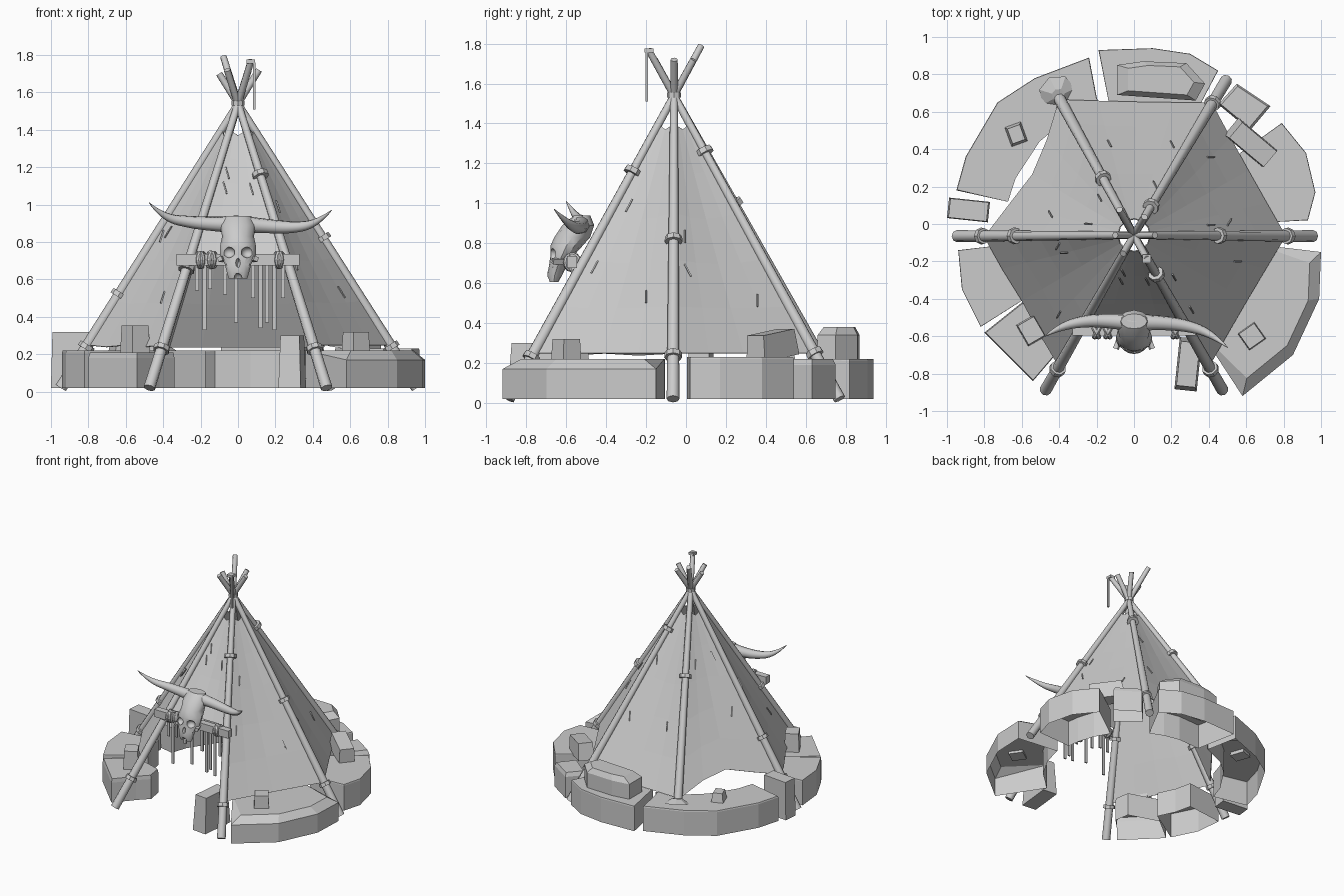
import bpy, bmesh, math, random
from mathutils import Vector, Matrix, Euler

random.seed(4)
if bpy.data.objects.get("Cube"):
    bpy.data.objects.remove(bpy.data.objects["Cube"])

grey = bpy.data.materials.new("light_grey")
grey.use_nodes = True
grey.diffuse_color = (0.6, 0.6, 0.6, 1)
grey.node_tree.nodes["Principled BSDF"].inputs["Base Color"].default_value = (0.6, 0.6, 0.6, 1)

APEX = Vector((0, -0.06, 1.54))


def finish(name, bm, normals=True):
    if normals:
        bmesh.ops.recalc_face_normals(bm, faces=bm.faces)
    mesh = bpy.data.meshes.new(name)
    bm.to_mesh(mesh)
    bm.free()
    mesh.materials.append(grey)
    obj = bpy.data.objects.new(name, mesh)
    bpy.context.collection.objects.link(obj)
    return obj


def smooth(obj, angle=50):
    bpy.ops.object.select_all(action='DESELECT')
    obj.select_set(True)
    bpy.context.view_layer.objects.active = obj
    bpy.ops.object.shade_smooth_by_angle(angle=math.radians(angle))


def rod(name, a, b, r1, r2, sides=8):
    a, b = Vector(a), Vector(b)
    d = b - a
    m = Matrix.Translation((a + b) / 2) @ d.to_track_quat('Z', 'Y').to_matrix().to_4x4()
    bm = bmesh.new()
    bmesh.ops.create_cone(bm, cap_ends=True, segments=sides, radius1=r1, radius2=r2,
                          depth=d.length, matrix=m)
    return finish(name, bm)


def box(name, centre, size, rot=(0, 0, 0), taper=1.0):
    bm = bmesh.new()
    bmesh.ops.create_cube(bm, size=1)
    for v in bm.verts:
        if v.co.z > 0:
            v.co.x *= taper
            v.co.y *= taper
    turn = Euler([math.radians(a) for a in rot]).to_matrix().to_4x4()
    bm.transform(Matrix.Translation(centre) @ turn @ Matrix.Diagonal((*size, 1)))
    return finish(name, bm)


def stone(name, outline, z0, z1, rim=(0.03, 0.03), rim_count=None):
    """Prism open underneath; the first rim_count points get a (drop, inset) chamfer."""
    bm = bmesh.new()
    n = len(outline)
    c = sum((Vector(p) for p in outline), Vector((0, 0))) / n
    rings = []
    for z, drop, grow in ((z0, 0, 0), (z1, rim[0], 0), (z1, 0, rim[1])):
        ring = []
        for i, p in enumerate(outline):
            edge = rim_count is None or i < rim_count
            q = Vector(p).lerp(c, grow if edge else 0)
            ring.append(bm.verts.new((q.x, q.y, z - (drop if edge else 0))))
        rings.append(ring)
    for low, high in zip(rings, rings[1:]):
        for i in range(n):
            bm.faces.new((low[i], low[(i + 1) % n], high[(i + 1) % n], high[i]))
    bm.faces.new(rings[-1])
    bmesh.ops.remove_doubles(bm, verts=bm.verts, dist=0.0005)
    return finish(name, bm)


def arc_stone(name, outer, z1, inner_r=0.64, rim=(0.01, 0.01)):
    """Ring segment: given outer rim, inner rim follows a circle."""
    inner = []
    for x, y in reversed(outer):
        a = math.atan2(y + 0.03, x)
        inner.append((inner_r * math.cos(a), inner_r * math.sin(a) - 0.03))
    return stone(name, list(outer) + inner, 0.02, z1, rim, len(outer))


def on_pole(foot, z):
    return Vector(foot).lerp(APEX, z / APEX.z)


# Poles: foot, bottom height, top height, heights of the bindings
poles = {
    "left": ((0.97, -0.065, 0), 0.02, 1.7, (0.24, 0.82)),
    "back_left": ((0.5, 0.78, 0), 0.02, 1.72, (0.25, 1.26)),
    "back_right": ((-0.47, 0.8, 0), 0.2, 1.77, (1.0,)),
    "right": ((-0.96, -0.065, 0), 0.02, 1.72, (0.24, 0.52)),
    "front_right": ((-0.48, -0.9, 0), 0.02, 1.72, (0.23, 0.66)),
    "front_left": ((0.48, -0.9, 0), 0.02, 1.79, (0.23, 1.16)),
}
for side, (foot, bottom, top, bands) in poles.items():
    smooth(rod(side + "_pole", on_pole(foot, bottom), on_pole(foot, top), 0.032, 0.018))
    for z in bands:
        rod(side + "_binding", on_pole(foot, z - 0.012), on_pole(foot, z + 0.012), 0.045, 0.043)
rod("apex_binding", APEX - Vector((0, 0, 0.01)), APEX + Vector((0, 0, 0.015)), 0.034, 0.034)
tip = on_pole(poles["back_right"][0], 1.765)
box("apex_knot", tip, (0.045, 0.045, 0.02))
box("apex_cord", tip + Vector((0.018, -0.01, -0.13)), (0.013, 0.013, 0.25))
rod("pole_mound", (-0.41, 0.7, 0.215), (-0.405, 0.69, 0.25), 0.1, 0.035, 7)

# Canvas panels with a slight sag, drawn between neighbouring poles
feet = [Vector(p[0]) for p in poles.values()]
names = list(poles)
hems = [(0.25,) * 5, (0.24,) * 5, (0.23, 0.32, 0.36, 0.31, 0.26),
        (0.25, 0.24, 0.25, 0.24, 0.25), (0.72,) * 5, (0.25,) * 5]
for k, hem in enumerate(hems):
    a, b = feet[k], feet[(k + 1) % 6]
    bm = bmesh.new()
    rows = 5
    grid = []
    for r in range(rows + 1):
        row = []
        for c in range(5):
            t = c / 4
            crown = 1.42 - 0.05 * math.sin(math.pi * t)
            z = hem[c] + (crown - hem[c]) * r / rows
            p = on_pole(a, z).lerp(on_pole(b, z), t)
            sag = 0.015 * math.sin(math.pi * t) * math.sin(math.pi * (r + 0.5) / (rows + 1))
            inward = Vector((-p.x, -0.06 - p.y, 0)).normalized()
            row.append(bm.verts.new(p + inward * sag))
        grid.append(row)
    for r in range(rows):
        for c in range(4):
            bm.faces.new((grid[r][c], grid[r][c + 1], grid[r + 1][c + 1], grid[r + 1][c]))
    panel = finish("canvas_" + names[k], bm, False)
    panel.modifiers.new("thickness", 'SOLIDIFY').thickness = 0.006
    # Small stitched slits
    for j in range(3):
        z = random.uniform(1.0 if k == 4 else 0.5, 1.2)
        t = random.choice((0.15, 0.25, 0.75, 0.85))
        p = on_pole(a, z).lerp(on_pole(b, z), t)
        out = ((a + b) / 2 - Vector((0, -0.06, 0))).normalized()
        up = (APEX - (a + b) / 2).normalized()
        tilt = up + 0.3 * random.choice((-1, 1)) * out.cross(up)
        rod("slit", p - tilt * 0.035, p + tilt * 0.035, 0.005, 0.005, 4)

# Ring of large stones around the base
arc_stone("back_right_stone", [(-0.2, 0.68), (-0.24, 0.89), (-0.53, 0.78), (-0.73, 0.65),
                               (-0.9, 0.36), (-0.95, 0.18)], 0.22, 0.69)
arc_stone("back_stone", [(0.45, 0.82), (0.3, 0.91), (0.1, 0.94), (-0.19, 0.93)], 0.22)
arc_stone("left_stone", [(0.93, 0.02), (0.97, 0.17), (0.92, 0.38), (0.79, 0.54)], 0.23)
arc_stone("front_left_stone", [(0.58, -0.92), (0.85, -0.7), (0.99, -0.4), (1.0, -0.15)],
          0.22, 0.66, (0.05, 0.2))
arc_stone("right_stone", [(-0.94, -0.14), (-0.92, -0.35), (-0.82, -0.55)], 0.22)
stone("front_right_stone", [(-0.8, -0.58), (-0.54, -0.84), (-0.42, -0.7), (-0.34, -0.62),
                            (-0.36, -0.5), (-0.6, -0.42)], 0.02, 0.21)
stone("corner_stone", [(0.45, 0.64), (0.55, 0.75), (0.73, 0.63), (0.62, 0.5)], 0.02, 0.22,
      (0.03, 0.12))

# Loose blocks standing or lying on the ring
stone("back_slab", [(-0.09, 0.69), (-0.09, 0.85), (0.05, 0.87), (0.28, 0.86), (0.38, 0.75),
                    (0.33, 0.66)], 0.2, 0.38, (0.04, 0.25))
box("corner_block", (0.63, 0.43, 0.29), (0.27, 0.12, 0.13), (0, 8, -40), 0.9)
box("side_block", (-0.885, 0.075, 0.17), (0.22, 0.11, 0.3), (0, 0, -6), 0.93)
box("front_block", (0.29, -0.75, 0.16), (0.12, 0.28, 0.28), (0, 0, -6), 0.85)
box("small_left_block", (0.63, -0.6, 0.26), (0.11, 0.11, 0.12), (0, 0, 35), 0.9)
box("small_right_block", (-0.55, -0.57, 0.28), (0.11, 0.13, 0.15), (0, 0, 30), 0.9)
box("small_back_block", (-0.63, 0.48, 0.24), (0.1, 0.12, 0.1), (0, 0, 20), 0.7)

# Lintel with its lashings and hanging strips
box("lintel", (0, -0.57, 0.705), (0.66, 0.05, 0.06))
for x in (-0.2, -0.14, 0.22):
    for lean in (-0.006, 0.006):
        lashing = rod("lashing", (x - 0.012 + lean, -0.57 + lean, 0.705),
                      (x + 0.012 + lean, -0.57 - lean, 0.705), 0.05, 0.05, 12)
        lashing.modifiers.new("round", 'BEVEL').width = 0.007
for x, z in ((-0.22, 0.54), (-0.18, 0.33), (-0.15, 0.55), (-0.07, 0.52), (-0.01, 0.37),
             (0.08, 0.5), (0.12, 0.34), (0.155, 0.37), (0.195, 0.33), (0.24, 0.5)):
    box("hanging_strip", (x, -0.57, (0.69 + z) / 2), (0.022, 0.01, 0.69 - z))

# Skull: lofted rings (height, front y, back y, half width), then carved openings
bm = bmesh.new()
loft = ((0.94, -0.56, -0.48, 0.07), (0.89, -0.62, -0.46, 0.095), (0.83, -0.66, -0.48, 0.085),
        (0.785, -0.68, -0.52, 0.095), (0.73, -0.68, -0.57, 0.095), (0.68, -0.69, -0.6, 0.07),
        (0.64, -0.695, -0.62, 0.06), (0.605, -0.685, -0.64, 0.05))
rings = []
for z, front, back, w in loft:
    mid, half = (front + back) / 2, (back - front) / 2
    rings.append([bm.verts.new((w * math.cos(i * math.pi / 6),
                                mid + half * math.sin(i * math.pi / 6), z)) for i in range(12)])
for up, low in zip(rings, rings[1:]):
    for i in range(12):
        bm.faces.new((up[i], up[(i + 1) % 12], low[(i + 1) % 12], low[i]))
bm.faces.new(rings[0])
bm.faces.new(rings[-1])
skull = finish("skull", bm)
holes = bmesh.new()
for x, y, z, w, h in ((-0.05, -0.675, 0.745, 0.034, 0.03), (0.05, -0.675, 0.745, 0.034, 0.03),
                      (0, -0.7, 0.69, 0.014, 0.028), (0, -0.68, 0.605, 0.022, 0.03)):
    bmesh.ops.create_icosphere(holes, subdivisions=2, radius=1,
                               matrix=Matrix.Translation((x, y, z)) @ Matrix.Diagonal((w, 0.035, h, 1)))
cutter = finish("socket_cutter", holes)
mod = skull.modifiers.new("sockets", 'BOOLEAN')
mod.operation = 'DIFFERENCE'
mod.object = cutter
bpy.context.view_layer.objects.active = skull
bpy.ops.object.modifier_apply(modifier="sockets")
bpy.data.objects.remove(cutter)
smooth(skull, 35)
for s in (-1, 1):
    box("cheekbone", (s * 0.083, -0.63, 0.71), (0.025, 0.08, 0.025), (0, s * 20, s * 20))

# Horns: one tapered sweep from tip to tip
curve = bpy.data.curves.new("horns", 'CURVE')
curve.dimensions = '3D'
curve.bevel_depth = 0.045
curve.bevel_resolution = 2
curve.resolution_u = 6
curve.use_fill_caps = True
path = ((-0.475, -0.6, 1.01, 0.05), (-0.4, -0.55, 0.93, 0.45), (-0.25, -0.515, 0.905, 0.75),
        (-0.1, -0.52, 0.895, 0.9), (0, -0.53, 0.895, 1.1), (0.1, -0.525, 0.89, 0.9),
        (0.28, -0.54, 0.875, 0.75), (0.42, -0.59, 0.895, 0.45), (0.5, -0.66, 0.97, 0.05))
spline = curve.splines.new('NURBS')
spline.points.add(len(path) - 1)
for pt, (x, y, z, r) in zip(spline.points, path):
    pt.co = (x, y, z, 1)
    pt.radius = r
spline.use_endpoint_u = True
spline.order_u = 3
curve.materials.append(grey)
horns = bpy.data.objects.new("horns", curve)
bpy.context.collection.objects.link(horns)
bpy.ops.object.select_all(action='DESELECT')
horns.select_set(True)
bpy.context.view_layer.objects.active = horns
bpy.ops.object.convert(target='MESH')
smooth(bpy.context.view_layer.objects.active, 60)
